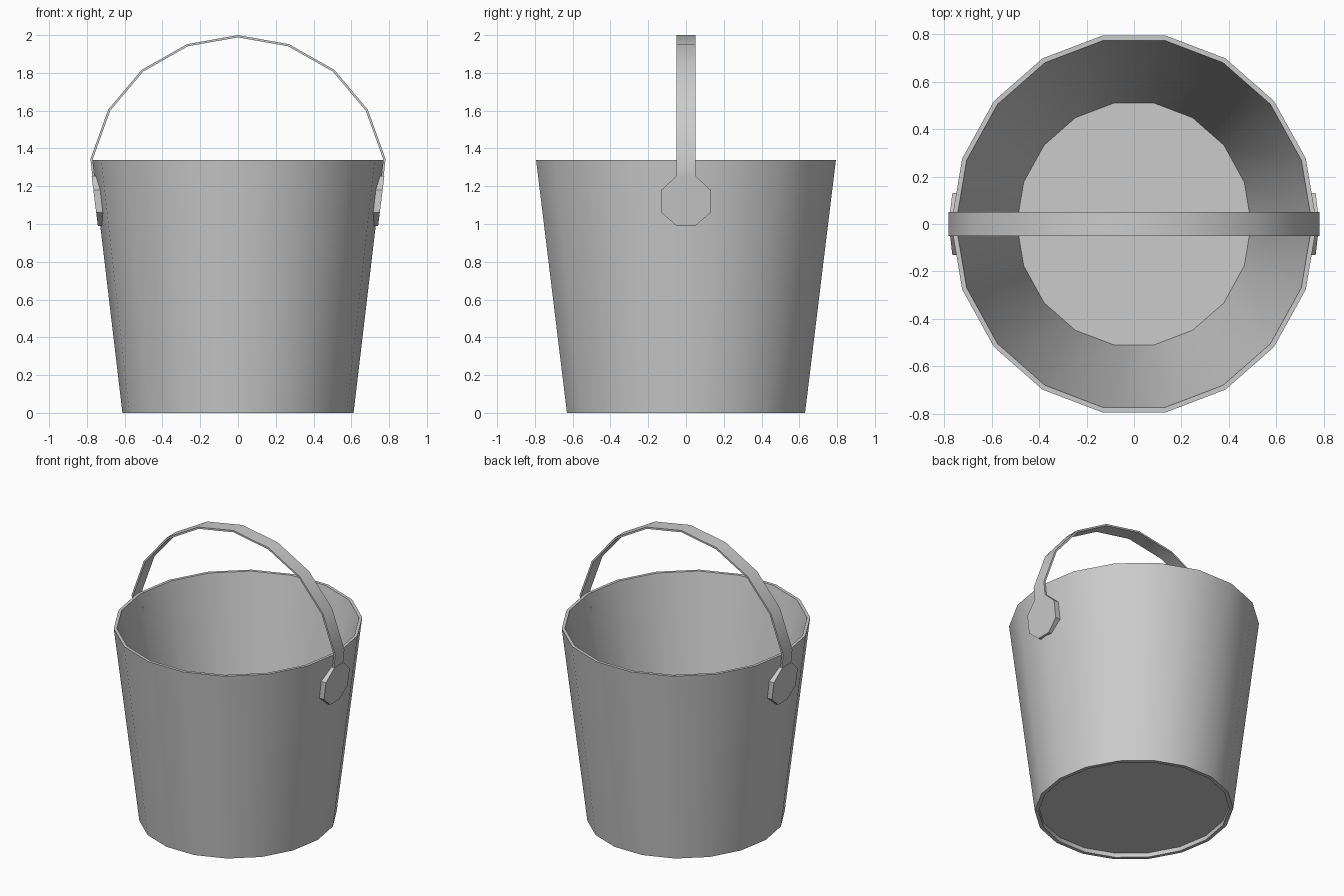
import bpy, bmesh
from math import cos, sin, radians, tau

if "Cube" in bpy.data.objects:
    bpy.data.objects.remove(bpy.data.objects["Cube"])

SIDES = 18
X_SQUASH = 0.956   # bucket is slightly oval


def finish(name, bm, angle=35):
    bmesh.ops.recalc_face_normals(bm, faces=bm.faces)
    mesh = bpy.data.meshes.new(name)
    bm.to_mesh(mesh)
    bm.free()
    ob = bpy.data.objects.new(name, mesh)
    bpy.context.collection.objects.link(ob)
    bpy.ops.object.select_all(action='DESELECT')
    ob.select_set(True)
    bpy.context.view_layer.objects.active = ob
    bpy.ops.object.shade_smooth_by_angle(angle=radians(angle))
    return ob


def loft(bm, rings):
    """Bridge equal-length closed rings and cap both ends."""
    loops = [[bm.verts.new(p) for p in ring] for ring in rings]
    n = len(loops[0])
    for a, b in zip(loops, loops[1:]):
        for i in range(n):
            j = (i + 1) % n
            bm.faces.new((a[i], a[j], b[j], b[i]))
    bm.faces.new(loops[0][::-1])
    bm.faces.new(loops[-1])


# Bucket shell: underside recess, foot ring, outer wall, rim, inner wall, floor
profile = [(0.615, 0.03), (0.615, 0), (0.64, 0), (0.806, 1.34),
           (0.785, 1.34), (0.517, 0.06)]
bm = bmesh.new()
loft(bm, [[(r * X_SQUASH * cos(tau * i / SIDES), r * sin(tau * i / SIDES), z)
           for i in range(SIDES)] for r, z in profile])
finish("bucket", bm)

# Handle: thin flat strap following an arc over the top
half = [(0.77, 1.24), (0.781, 1.345), (0.687, 1.606), (0.51, 1.816), (0.27, 1.952)]
path = [(-x, z) for x, z in half] + [(0, 2.0)] + half[::-1]
W, T = 0.05, 0.012
rings = []
for x, z in path:
    dx, dz = x, max(z - 1.22, 0)       # thickness points toward arc centre
    d = (dx * dx + dz * dz) ** 0.5
    ix, iz = x - T * dx / d, z - T * dz / d
    rings.append([(x, -W, z), (x, W, z), (ix, W, iz), (ix, -W, iz)])
bm = bmesh.new()
loft(bm, rings)
finish("handle", bm)

# Lugs: eight-sided plates tilted along the wall on both sides
outline = [(-0.05, 0.99), (0.05, 0.99), (0.13, 1.06), (0.13, 1.18),
           (0.05, 1.255), (-0.05, 1.255), (-0.13, 1.18), (-0.13, 1.06)]
for side, name in ((1, "lug_right"), (-1, "lug_left")):
    bm = bmesh.new()
    loft(bm, [[(side * (0.742 + (z - 0.99) * 0.124 - depth), y, z)
               for y, z in outline] for depth in (0, 0.045)])
    finish(name, bm)
